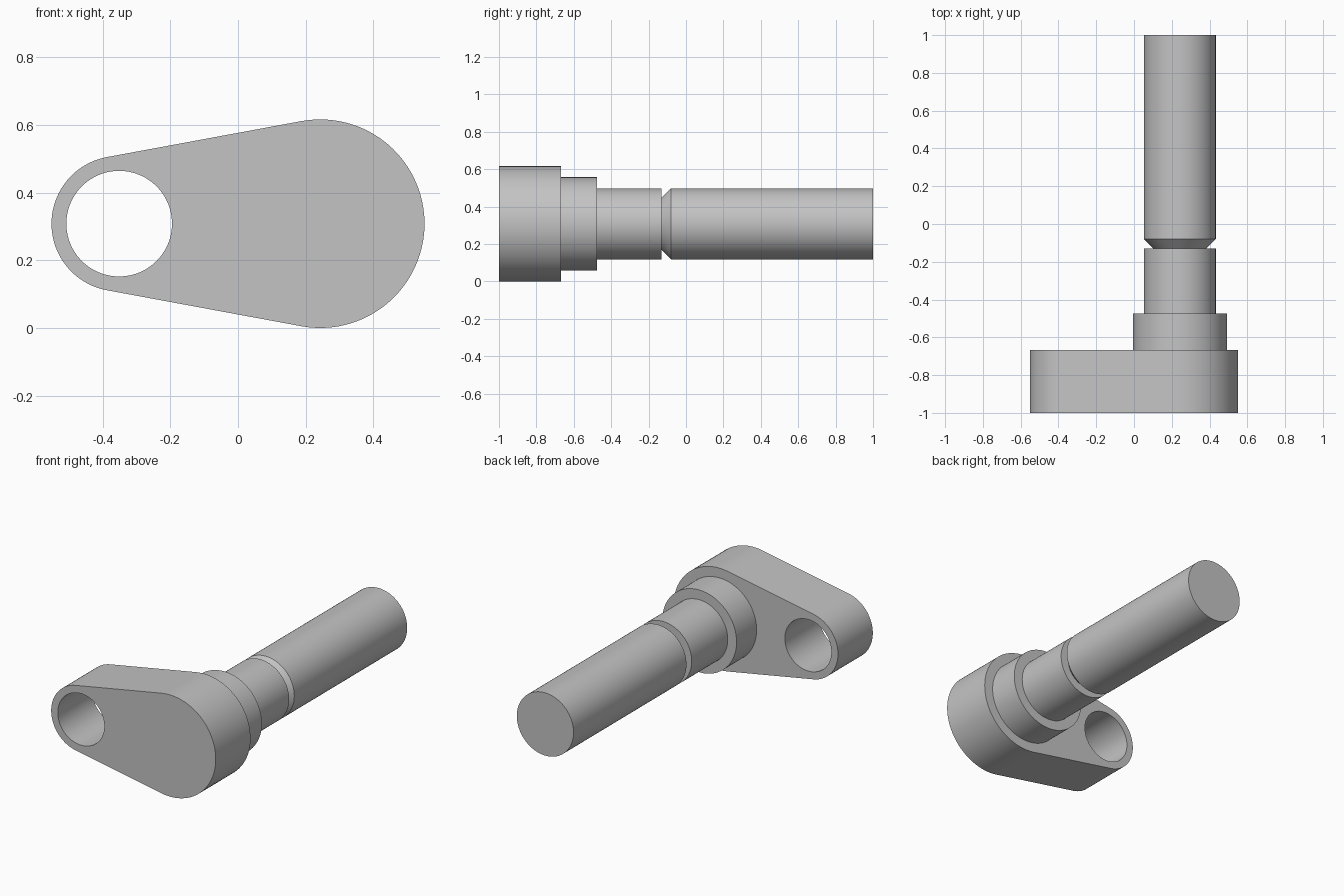
import bpy, bmesh, math
from mathutils import Matrix, Vector

if "Cube" in bpy.data.objects:
    bpy.data.objects.remove(bpy.data.objects["Cube"], do_unlink=True)

SEG = 96
AXIS_Z = 0.308                      # height of both axes
SHAFT_X, EYE_X = 0.243, -0.351      # shaft axis and eye axis
BIG_R, SMALL_R, HOLE_R = 0.308, 0.2, 0.156
FRONT, PLATE_BACK = -1.0, -0.667

steel = bpy.data.materials.new("plain grey steel")
steel.use_nodes = True
grey = (0.55, 0.55, 0.55, 1)
steel.diffuse_color = grey
steel.node_tree.nodes["Principled BSDF"].inputs["Base Color"].default_value = grey


def add_object(name, bm):
    bmesh.ops.recalc_face_normals(bm, faces=bm.faces)
    mesh = bpy.data.meshes.new(name)
    bm.to_mesh(mesh)
    bm.free()
    mesh.materials.append(steel)
    obj = bpy.data.objects.new(name, mesh)
    bpy.context.collection.objects.link(obj)
    return obj


def smooth(obj):
    bpy.ops.object.select_all(action='DESELECT')
    obj.select_set(True)
    bpy.context.view_layer.objects.active = obj
    bpy.ops.object.shade_smooth_by_angle(angle=math.radians(25))


def arc(cx, r, start, end, steps):
    angles = [start + (end - start) * i / steps for i in range(steps + 1)]
    return [(cx + r * math.cos(a), AXIS_Z + r * math.sin(a)) for a in angles]


def prism(name, outline, y0, y1):
    bm = bmesh.new()
    face = bm.faces.new([bm.verts.new((x, y0, z)) for x, z in outline])
    ext = bmesh.ops.extrude_face_region(bm, geom=[face])
    moved = [v for v in ext["geom"] if isinstance(v, bmesh.types.BMVert)]
    bmesh.ops.translate(bm, verts=moved, vec=(0, y1 - y0, 0))
    return add_object(name, bm)


def turned(name, profile):
    """Solid of revolution about the shaft axis from (radius, y) points."""
    bm = bmesh.new()
    verts = [bm.verts.new((SHAFT_X + r, y, AXIS_Z)) for r, y in profile]
    edges = [bm.edges.new(pair) for pair in zip(verts, verts[1:])]
    bmesh.ops.spin(bm, geom=verts + edges, cent=(SHAFT_X, 0, AXIS_Z),
                   axis=(0, 1, 0), angle=math.tau, steps=SEG)
    bmesh.ops.remove_doubles(bm, verts=bm.verts, dist=0.0001)
    obj = add_object(name, bm)
    smooth(obj)
    return obj


# Tapered crank plate: two arcs joined by their common tangents
t = math.acos((BIG_R - SMALL_R) / (SHAFT_X - EYE_X))
tangent = math.pi - t
outline = (arc(SHAFT_X, BIG_R, -tangent, tangent, SEG // 2)
           + arc(EYE_X, SMALL_R, tangent, math.tau - tangent, SEG // 2))
plate = prism("crank_plate", outline, FRONT, PLATE_BACK)

# Through hole in the small end
cutter = prism("eye_cutter", arc(EYE_X, HOLE_R, 0, math.tau, SEG)[:-1],
               FRONT - 0.1, PLATE_BACK + 0.1)
cutter.hide_render = True
bore = plate.modifiers.new("eye_hole", 'BOOLEAN')
bore.operation = 'DIFFERENCE'
bore.solver = 'EXACT'
bore.object = cutter
bpy.context.view_layer.objects.active = plate
bpy.ops.object.modifier_apply(modifier=bore.name)
bpy.data.objects.remove(cutter, do_unlink=True)
smooth(plate)

# Stepped shaft: collar, journal, then a chamfered pin
COLLAR_R, SHAFT_R, NECK_R = 0.249, 0.19, 0.14
turned("collar", [(0, PLATE_BACK), (COLLAR_R, PLATE_BACK),
                  (COLLAR_R, -0.475), (0, -0.475)])
turned("shaft", [(0, -0.475), (SHAFT_R, -0.475), (SHAFT_R, -0.13),
                 (NECK_R, -0.13), (SHAFT_R, -0.08), (SHAFT_R, 1), (0, 1)])
